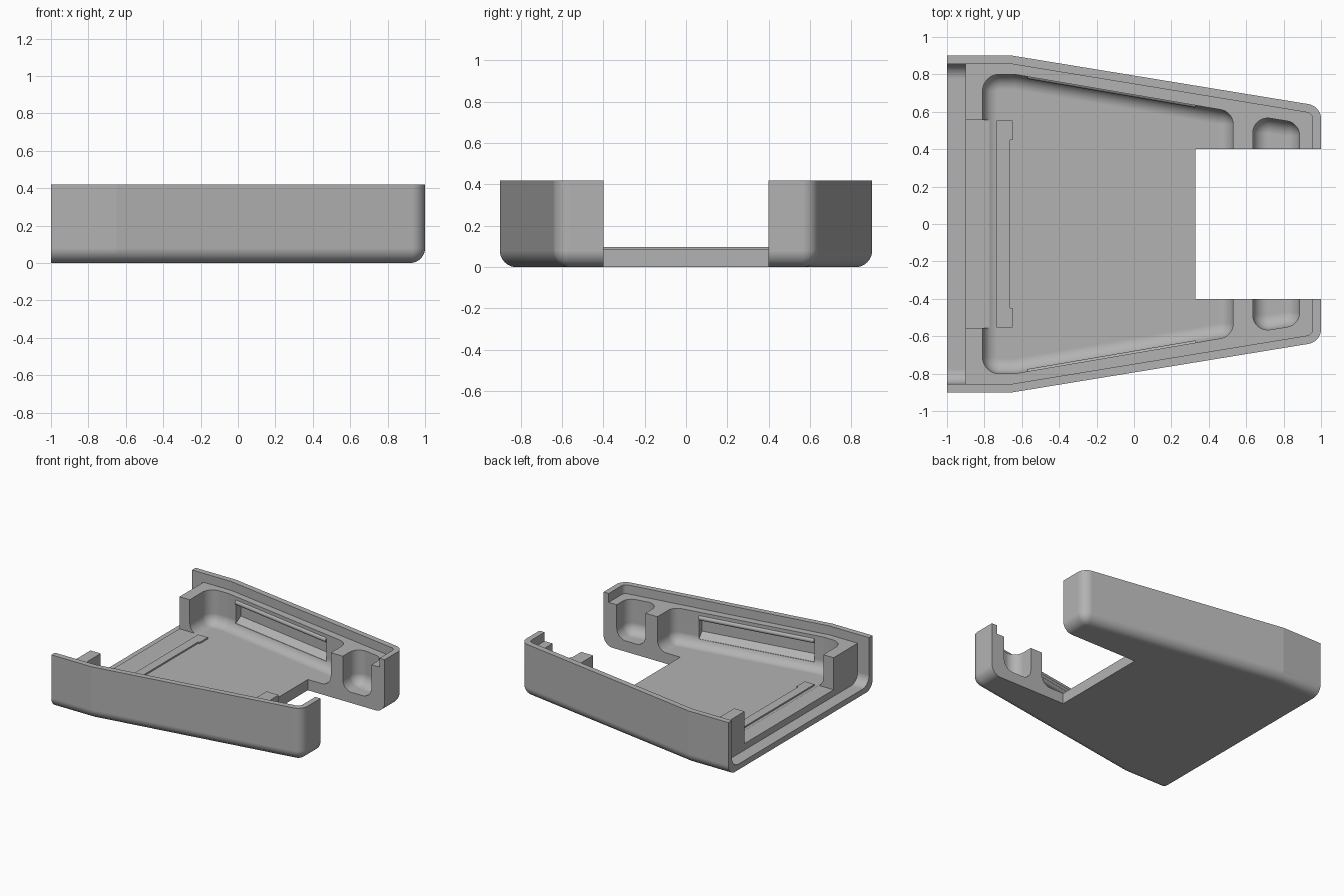
import bpy, bmesh, math
from mathutils import Vector

if "Cube" in bpy.data.objects:
    bpy.data.objects.remove(bpy.data.objects["Cube"])

HEIGHT, STEP, FLOOR, THRESHOLD = 0.42, 0.35, 0.085, 0.097

grey = bpy.data.materials.new("plain grey")
grey.use_nodes = True
grey.diffuse_color = (0.45, 0.45, 0.45, 1)
grey.node_tree.nodes["Principled BSDF"].inputs["Base Color"].default_value = grey.diffuse_color


def loft(name, rings):
    """Closed solid through rings of equal point count."""
    bm = bmesh.new()
    loops = [[bm.verts.new(p) for p in ring] for ring in rings]
    n = len(loops[0])
    for a, b in zip(loops, loops[1:]):
        for i in range(n):
            j = (i + 1) % n
            bm.faces.new((a[i], a[j], b[j], b[i]))
    bm.faces.new(loops[0][::-1])
    bm.faces.new(loops[-1])
    bmesh.ops.recalc_face_normals(bm, faces=bm.faces)
    mesh = bpy.data.meshes.new(name)
    bm.to_mesh(mesh)
    bm.free()
    mesh.materials.append(grey)
    ob = bpy.data.objects.new(name, mesh)
    bpy.context.collection.objects.link(ob)
    return ob


def outline(corners, inset=0.0, fixed=(), segs=14):
    """Inset a counter-clockwise (x, y, radius) polygon and round its corners."""
    n = len(corners)
    pts = [Vector(c[:2]) for c in corners]
    dirs = [(pts[(i + 1) % n] - pts[i]).normalized() for i in range(n)]
    dist = [0 if i in fixed else inset for i in range(n)]
    out = []
    for i, (x, y, r) in enumerate(corners):
        d0, d1 = dirs[i - 1], dirs[i]
        n0, n1 = Vector((-d0.y, d0.x)), Vector((-d1.y, d1.x))
        p0, p1 = pts[i] + n0 * dist[i - 1], pts[i] + n1 * dist[i]
        v = p0 + d0 * ((p1 - p0).cross(d1) / d0.cross(d1))
        if r == 0:
            out.append(v)
            continue
        r = max(r - inset, 0.008)
        turn = math.atan2(d0.cross(d1), d0.dot(d1))
        start = v - d0 * r * math.tan(turn / 2)
        for k in range(segs + 1):
            a = turn * k / segs
            out.append(start + d0 * r * math.sin(a) + n0 * r * (1 - math.cos(a)))
    return out


def tub(name, corners, bottom, top, fillet=0.08, fixed=(), segs=14):
    """Upright solid with a filleted bottom edge."""
    rings = []
    for k in range(segs + 1):
        a = math.pi / 2 * k / segs
        z = bottom + fillet * (1 - math.cos(a))
        rings.append([(p.x, p.y, z) for p in outline(corners, fillet * (1 - math.sin(a)), fixed)])
    rings.append([(x, y, top) for x, y, z in rings[-1]])
    return loft(name, rings)


def prism(name, points, bottom, top):
    return loft(name, [[(p[0], p[1], z) for p in points] for z in (bottom, top)])


def block(name, x0, x1, half_y, z0, z1):
    return prism(name, [(x0, -half_y), (x1, -half_y), (x1, half_y), (x0, half_y)], z0, z1)


def mirrored(half):
    return half + [(x, -y, r) for x, y, r in reversed(half)]


def cut(body, cutter):
    mod = body.modifiers.new("cut", "BOOLEAN")
    mod.operation, mod.solver, mod.object = "DIFFERENCE", "EXACT", cutter
    bpy.context.view_layer.objects.active = body
    bpy.ops.object.modifier_apply(modifier=mod.name)
    bpy.data.objects.remove(cutter)


def smooth(ob):
    bpy.ops.object.select_all(action="DESELECT")
    ob.select_set(True)
    bpy.context.view_layer.objects.active = ob
    bpy.ops.object.shade_smooth_by_angle(angle=math.radians(8.5))
    mod = ob.modifiers.new("even shading", "WEIGHTED_NORMAL")
    mod.keep_sharp = True


# Tapered outer shell, flat at its wide end
shell = mirrored([(-1, -0.9, 0), (-0.65, -0.9, 0), (1, -0.63, 0.08)])
body = tub("tray_body", shell, 0, HEIGHT, fixed=(5,))

# Stepped rim
rim = [(p.x, p.y) for p in outline(shell, 0.045, fixed=(5,))]
cut(body, prism("rim_cutter", rim, STEP, 0.6))

# Main compartment and small end compartment
main = mirrored([(-0.81, -0.8, 0.09), (-0.64, -0.8, 0.12), (0.53, -0.6, 0.08)])
cut(body, tub("main_cutter", main, FLOOR, 0.6))
small = mirrored([(0.635, -0.58, 0.08), (0.885, -0.54, 0.08)])
cut(body, tub("small_cutter", small, FLOOR, 0.6))

# Panel channel across the wide end, with round lower corners
channel = outline([(-0.855, 0.045, 0.08), (0.855, 0.045, 0.08), (0.855, 0.6, 0), (-0.855, 0.6, 0)])
cut(body, loft("channel_cutter", [[(x, p.x, p.y) for p in channel] for x in (-1.1, -0.9)]))

# Doorway in the inner wall and open notch in the narrow end
cut(body, block("doorway_cutter", -0.95, -0.735, 0.555, THRESHOLD, 0.6))
cut(body, block("notch_cutter", 0.33, 1.2, 0.4, -0.1, 0.6))

# Long recess with a rounded bar in each side wall
for side, label in ((1, "left"), (-1, "right")):
    ends = [Vector((-0.57, 0.788 * side, 0)), Vector((0.33, 0.634 * side, 0))]
    along = (ends[1] - ends[0]).normalized()
    outward = Vector((-along.y, along.x, 0)) * side
    section = [(-0.03, 0.14), (0, 0.14), (0.05, 0.18), (0.05, 0.31), (-0.03, 0.31)]
    cut(body, loft("recess_cutter", [[e + outward * u + Vector((0, 0, z)) for u, z in section] for e in ends]))
    angles = [math.tau * k / 48 for k in range(48)]
    bar = loft(label + "_wall_bar", [[e + outward * (0.008 + 0.02 * math.cos(a))
                                      + Vector((0, 0, 0.305 + 0.02 * math.sin(a)))
                                      for a in angles] for e in ends])
    smooth(bar)
smooth(body)

# Raised threshold pad with small ears
half_pad = [(-0.735, -0.553), (-0.65, -0.553), (-0.65, -0.45), (-0.663, -0.45)]
prism("threshold_pad", half_pad + [(x, -y) for x, y in reversed(half_pad)], 0.05, THRESHOLD)
